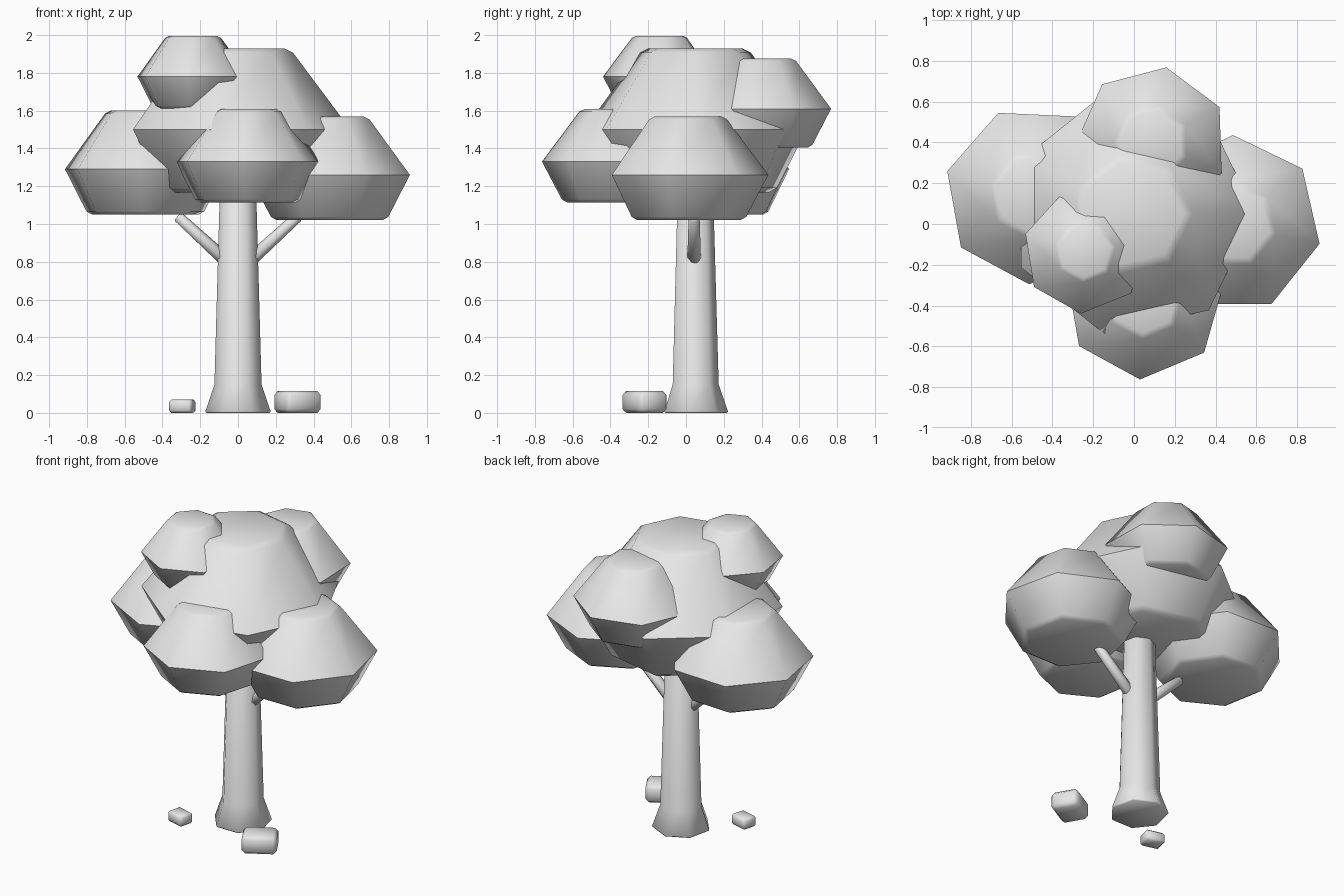
import bpy
import bmesh
from math import sin, cos, tau, radians
from mathutils import Matrix, Vector

cube = bpy.data.objects.get("Cube")
if cube:
    bpy.data.objects.remove(cube, do_unlink=True)

grey = bpy.data.materials.new("plain_grey")
grey.use_nodes = True
colour = (0.8, 0.8, 0.8, 1)
grey.diffuse_color = colour
grey.node_tree.nodes["Principled BSDF"].inputs["Base Color"].default_value = colour


def finish(name, bm, location=(0, 0, 0)):
    """Turn a bmesh into a smooth object whose strong edges stay sharp."""
    bmesh.ops.recalc_face_normals(bm, faces=bm.faces)
    mesh = bpy.data.meshes.new(name)
    bm.to_mesh(mesh)
    bm.free()
    mesh.materials.append(grey)
    obj = bpy.data.objects.new(name, mesh)
    obj.location = location
    bpy.context.collection.objects.link(obj)
    bpy.ops.object.select_all(action="DESELECT")
    obj.select_set(True)
    bpy.context.view_layer.objects.active = obj
    bpy.ops.object.shade_smooth_by_angle(angle=radians(58))
    return obj


def lathe(profile, phase, sides=7, rim=0.0):
    """Stack polygon rings (radius, height), cap both ends, soften the cap rims."""
    bm = bmesh.new()
    rings = []
    for r, z in profile:
        angles = [radians(phase) + tau * i / sides for i in range(sides)]
        rings.append([bm.verts.new((r * cos(a), r * sin(a), z)) for a in angles])
    for low, high in zip(rings, rings[1:]):
        for i in range(sides):
            j = (i + 1) % sides
            bm.faces.new((low[i], low[j], high[j], high[i]))
    caps = [bm.faces.new(rings[0]), bm.faces.new(rings[-1])]
    if rim:
        edges = [e for f in caps for e in f.edges]
        bmesh.ops.bevel(bm, geom=edges, offset=rim, segments=1, affect="EDGES")
    return bm


# Foliage clumps: centre, rim radius, rotation of the first corner
clumps = {
    "main_foliage": ((-0.01, 0.05, 1.5), 0.605, 0),
    "front_foliage": ((0.05, -0.37, 1.33), 0.393, -93),
    "left_foliage": ((0.485, 0, 1.26), 0.436, 90),
    "right_foliage": ((-0.494, 0.142, 1.29), 0.438, 164.5),
    "back_foliage": ((0.087, 0.4, 1.61), 0.375, 79),
    "top_foliage": ((-0.24, -0.135, 1.78), 0.305, 112),
}
for name, (centre, r, phase) in clumps.items():
    shape = [(0.71 * r, -0.55 * r), (r, 0), (0.47 * r, 0.71 * r)]
    finish(name, lathe(shape, phase, rim=0.045 * r), centre)

# Trunk with a flared foot
finish("trunk", lathe([(0.18, 0), (0.128, 0.15), (0.095, 1.3)], 90, rim=0.008),
       (0, 0.045, 0))

# Pair of branches
for name, side in (("left_branch", 1), ("right_branch", -1)):
    start = Vector((side * 0.075, 0.043, 0.815))
    axis = Vector((side * 0.32, 0.043, 1.04)) - start
    bm = lathe([(0.037, 0), (0.03, axis.length)], 90, rim=0.006)
    turn = axis.to_track_quat("Z", "Y").to_matrix().to_4x4()
    bmesh.ops.transform(bm, matrix=turn, verts=bm.verts)
    finish(name, bm, start)

# Softened stones on the ground: position, size, turn
stones = {
    "large_stone": ((0.315, -0.22), (0.21, 0.17, 0.115), 30),
    "small_stone": ((-0.295, -0.18), (0.125, 0.1, 0.07), -15),
}
for name, ((x, y), size, turn) in stones.items():
    bm = bmesh.new()
    bmesh.ops.create_cube(bm, size=1, matrix=Matrix.Diagonal((*size, 1)))
    bmesh.ops.bevel(bm, geom=bm.edges[:], offset=0.18 * size[2], segments=1,
                    affect="EDGES")
    bmesh.ops.rotate(bm, verts=bm.verts, matrix=Matrix.Rotation(radians(turn), 3, "Z"))
    finish(name, bm, (x, y, size[2] / 2))
